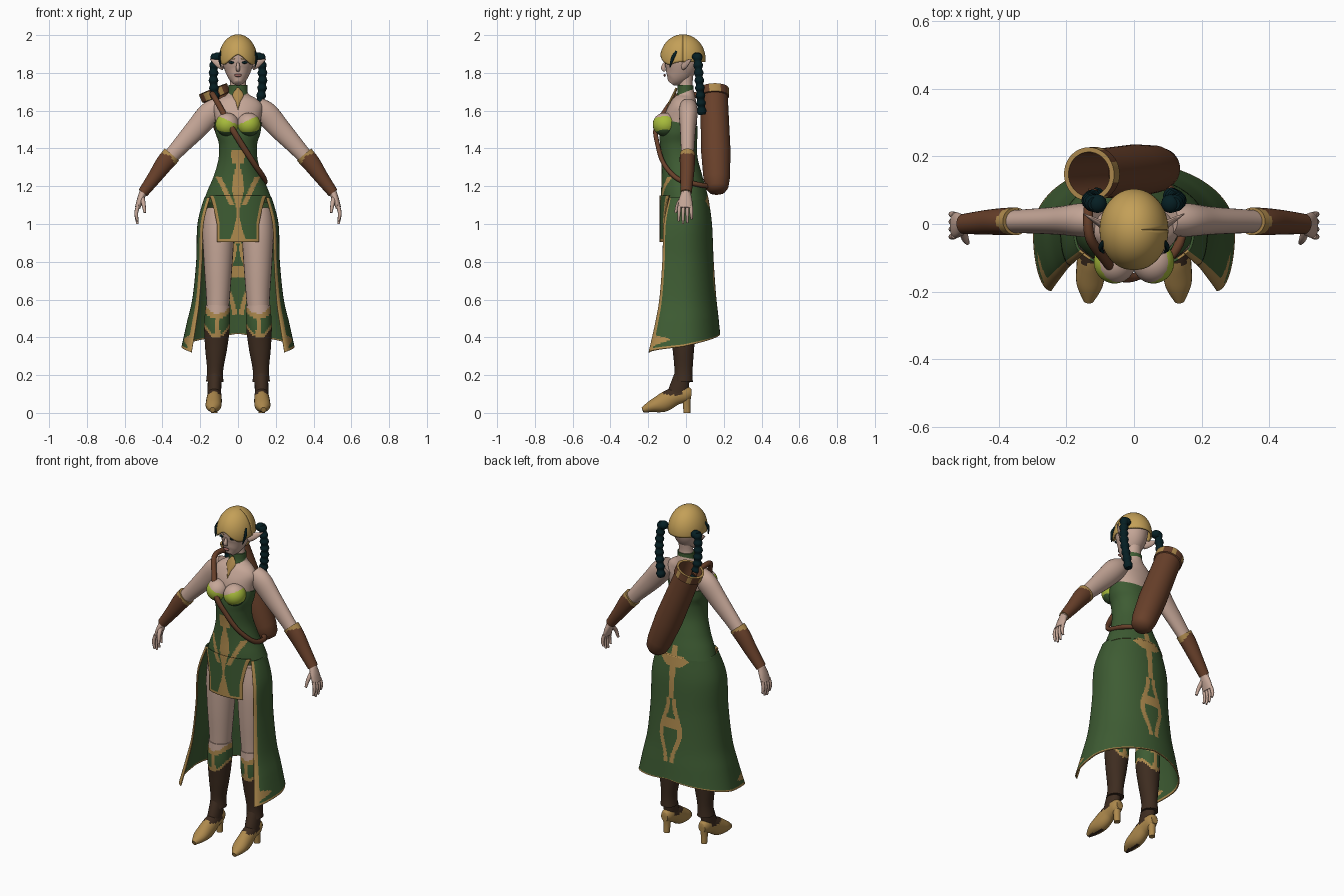
import bpy, bmesh, math
from mathutils import Vector
from math import sin, cos, pi, sqrt

if "Cube" in bpy.data.objects:
    bpy.data.objects.remove(bpy.data.objects["Cube"])

PALETTE = dict(skin=(196, 165, 150), hair=(194, 158, 88), green=(64, 92, 54),
               gold=(172, 136, 78), leather=(104, 66, 46), boot_brown=(64, 48, 37),
               braid_teal=(14, 36, 40), lime=(166, 186, 62), rose=(160, 105, 98))
MATS = {}
for label, rgb in PALETTE.items():
    m = bpy.data.materials.new(label)
    colour = [(c / 255) ** 2.2 for c in rgb] + [1]
    m.diffuse_color = colour
    m.use_nodes = True
    bsdf = m.node_tree.nodes["Principled BSDF"]
    bsdf.inputs["Base Color"].default_value = colour
    bsdf.inputs["Roughness"].default_value = 0.8
    MATS[label] = m


def grid(name, f, nu, nv, paint, mirror=False, thick=0):
    """Surface from f(u, v); paint is a colour name or a rule(p, u, v)."""
    bm = bmesh.new()
    rows = [[bm.verts.new(f(i / nu, j / nv)) for i in range(nu + 1)] for j in range(nv + 1)]
    slots = []
    for j in range(nv):
        for i in range(nu):
            face = bm.faces.new((rows[j][i], rows[j][i + 1], rows[j + 1][i + 1], rows[j + 1][i]))
            c = face.calc_center_median()
            label = paint(c, (i + .5) / nu, (j + .5) / nv) if callable(paint) else paint
            if label not in slots:
                slots.append(label)
            face.material_index = slots.index(label)
    bmesh.ops.remove_doubles(bm, verts=bm.verts, dist=1e-5)
    bmesh.ops.recalc_face_normals(bm, faces=bm.faces)
    mesh = bpy.data.meshes.new(name)
    bm.to_mesh(mesh)
    bm.free()
    for label in slots:
        mesh.materials.append(MATS[label])
    mesh.shade_smooth()
    mesh.set_sharp_from_angle(angle=math.radians(50))
    ob = bpy.data.objects.new(name, mesh)
    bpy.context.collection.objects.link(ob)
    if thick:
        mod = ob.modifiers.new("Thickness", 'SOLIDIFY')
        mod.thickness, mod.offset = thick, 0
    if mirror:
        ob.modifiers.new("Mirror", 'MIRROR').use_mirror_merge = False
    return ob


def spline(keys, t):
    """Catmull-Rom through rows of numbers."""
    n = len(keys) - 1
    s = min(max(t, 0), 1) * n
    i = min(int(s), n - 1)
    w = s - i
    quad = (keys[max(i - 1, 0)], keys[i], keys[i + 1], keys[min(i + 2, n)])
    return [b + .5 * w * (c - a + w * (2 * a - 5 * b + 4 * c - d + w * (3 * (b - c) + d - a)))
            for a, b, c, d in zip(*quad)]


def tube(name, keys, paint, sides=20, steps=5, ref=(0, 1, 0), **kw):
    """Capped tube; each key is x, y, z, radius across ref, radius along ref."""
    nv = (len(keys) - 1) * steps + 2

    def f(u, v):
        t = min(max((v * nv - 1) / (nv - 2), 0), 1)
        k = spline(keys, t)
        tan = (Vector(spline(keys, t + .01)[:3]) - Vector(spline(keys, t - .01)[:3])).normalized()
        b = Vector(ref)
        b = (b - tan * b.dot(tan)).normalized()
        a = b.cross(tan)
        size = 0 if v < 1e-6 or v > 1 - 1e-6 else 1
        ang = 2 * pi * u
        return Vector(k[:3]) + size * (a * k[3] * cos(ang) + b * k[4] * sin(ang))
    return grid(name, f, sides, nv, paint, **kw)


def ball(name, c, r, paint, n=24, **kw):
    def f(u, v):
        a, p = 2 * pi * u, pi * v
        return (c[0] + r[0] * sin(p) * cos(a), c[1] + r[1] * sin(p) * sin(a), c[2] + r[2] * cos(p))
    return grid(name, f, n, n, paint, **kw)


def column(name, keys, paint, sides, steps, **kw):
    """Upright body form; each key is z, half width, front y, back y."""
    return tube(name, [(0, (f + b) / 2, z, w, (b - f) / 2) for z, w, f, b in keys],
                paint, sides, steps, **kw)


# Head, face and ears
column("head", [(1.745, .02, -.1, -.06), (1.77, .046, -.112, -.01), (1.81, .068, -.117, .04),
                (1.86, .083, -.117, .07), (1.92, .082, -.11, .075), (1.965, .05, -.07, .05)],
       "skin", 32, 6)
tube("nose", [(0, -.113, 1.855, .006, .006), (0, -.12, 1.825, .011, .013), (0, -.11, 1.81, .008, .006)], "skin", 10)
ball("lips", (0, -.113, 1.787), (.02, .006, .008), "rose", 12)
ball("eyes", (.035, -.106, 1.855), (.016, .007, .007), "braid_teal", 12, mirror=True)
tube("eyebrows", [(.015, -.113, 1.873, .003, .003), (.055, -.096, 1.877, .003, .003)], "hair", 8, mirror=True)
tube("ears", [(.075, -.015, 1.835, .022, .012), (.105, .005, 1.85, .02, .009), (.148, .03, 1.873, .002, .002)],
     "skin", 12, mirror=True)


# Cap of hair, parted at the front
def hair(u, v):
    a = 2 * pi * u
    away = a - 1.5 * pi
    p = v * (1.68 - .3 * math.exp(-(away / .4) ** 2) + .12 * math.exp(-((abs(away) - .9) / .3) ** 2))
    return (.098 * sin(p) * cos(a), -.017 + .117 * sin(p) * sin(a), 1.872 + .128 * cos(p))


grid("hair_cap", hair, 48, 20, "hair", thick=.008)

# Braids and thin side locks
tube("braids", [(.118 + .012 * sin(i / 4), .06 + .0015 * i, 1.9 - .02 * i, r, r)
                for i in range(17) for r in [.026 if i % 2 else .019]], "braid_teal", 12, 3, mirror=True)
ball("braid_ties", (.108, .06, 1.885), (.028, .028, .024), "braid_teal", 12, mirror=True)
tube("side_locks", [(.088, -.05, 1.915, .005, .006), (.099, -.07, 1.88, .007, .009), (.09, -.085, 1.83, .003, .003)],
     "braid_teal", 8, mirror=True)

# Neck, shoulders and collar
column("upper_torso", [(1.48, .112, -.12, .055), (1.56, .122, -.115, .058), (1.62, .132, -.088, .058),
                       (1.66, .1, -.06, .055), (1.69, .055, -.042, .045), (1.74, .042, -.036, .035),
                       (1.8, .042, -.035, .04)], "skin", 32, 5)
column("collar", [(1.675, .056, -.052, .046), (1.7, .05, -.045, .04), (1.735, .049, -.044, .04)], "green", 28, 4)
tube("collar_pendant", [(0, -.05, 1.72, .006, .006), (0, -.064, 1.685, .03, .008),
                        (0, -.085, 1.645, .012, .007), (0, -.1, 1.605, .002, .004)], "gold", 8, 4)


# Bust with bright cups
def bust_paint(p, u, v):
    if p.z > 1.525 + .45 * abs(p.x):
        return "skin"
    return "lime" if p.z > 1.475 + 4 * (abs(p.x) - .05) ** 2 + .01 else "green"


ball("bust", (.057, -.112, 1.527), (.062, .064, .062), bust_paint, 44, mirror=True)


# Fitted bodice with gold front ornament
def front_ornament(p):
    x, z = abs(p.x), p.z
    if 1.1 < z < 1.25 and abs(x - .03 - .5 * (z - 1.1)) < .014:
        return True
    width = .034 if 1.32 < z < 1.39 else .02 + .012 * cos((z - 1.2) * 22)
    return z < 1.39 and x < width


def back_ornament(p):
    x, z = abs(p.x), p.z
    if 1.08 < z < 1.15:
        return x < .09 - 1.2 * abs(z - 1.12)
    if .52 < z < .9:
        frame = .04 + .02 * cos(z * 18)
        return abs(x - frame) < .013 or (x < frame and abs(z - .75) < .03)
    return .86 < z < 1.2 and x < .018


def bodice_paint(p, u, v):
    return "gold" if (front_ornament(p) if p.y < 0 else back_ornament(p)) else "green"


column("bodice", [(1.535, .126, -.12, .062), (1.48, .118, -.14, .062), (1.42, .101, -.137, .058),
                  (1.34, .104, -.13, .062), (1.25, .13, -.13, .085), (1.18, .16, -.133, .105),
                  (1.12, .182, -.133, .12)], bodice_paint, 120, 10)


# Short front panel
def panel(u, v):
    half = .15 - .04 * min(1, 1.6 * v) ** .7
    x = (2 * u - 1) * half
    return (x, -.022 - .113 * sqrt(1 - (x / .185) ** 2), 1.15 - .245 * v)


def panel_paint(p, u, v):
    edge = min(u, 1 - u) < .07 or v > .93
    return "gold" if edge or front_ornament(p) or (v > .8 and abs(p.x) < .09 * (v - .5)) else "green"


grid("front_panel", panel, 60, 50, panel_paint, thick=.008)

# Long skirt open at the front: z, half width, edge x, edge y, back y
SKIRT = [(1.14, .175, .148, -.085, .115), (1.0, .211, .182, -.115, .134), (.8, .218, .19, -.122, .143),
         (.6, .238, .203, -.138, .156), (.46, .268, .222, -.163, .168), (.32, .296, .245, -.195, .178)]


def skirt(u, v):
    z, rx, ex, ey, back = spline(SKIRT, v)
    s = 2 * u - 1
    side, t = (1 if s > 0 else -1), 1 - abs(s)
    z += .1 * t * v ** 3
    if t < .3:
        b = (1 - t / .3) * pi / 2
        return (side * (ex + (rx - ex) * cos(b)), -.02 + (ey + .02) * sin(b), z)
    b = (t - .3) / .7 * pi / 2
    return (side * rx * cos(b), -.02 + (back + .02) * sin(b), z)


def skirt_paint(p, u, v):
    e = 2 * min(u, 1 - u)
    if e < .09 or v > .965 or (v > .82 and e < .12 + .1 * sin(v * 50)):
        return "gold"
    return "gold" if p.y > .08 and back_ornament(p) else "green"


grid("long_skirt", skirt, 180, 100, skirt_paint, thick=.007)

# Legs
tube("legs", [(.1, 0, 1.08, .08, .08), (.104, -.01, .95, .084, .085), (.105, -.014, .78, .075, .078),
              (.106, -.015, .6, .062, .065), (.112, -.013, .45, .055, .058)], "skin", 24, mirror=True)


# Boots with patterned cuffs
def boot_paint(p, u, v):
    wave = cos(4 * pi * u)
    top, low = .545 + .02 * wave, .425 + .03 * wave
    if p.z > top:
        return "skin"
    if p.z > top - .03 or low < p.z < low + .02:
        return "gold"
    if p.z > low:
        return "gold" if abs(p.x - .11) < .014 else "green"
    return "boot_brown"


tube("boots", [(.107, -.015, .57, .064, .067), (.111, -.015, .46, .068, .068), (.116, -.014, .34, .058, .057),
               (.121, -.013, .23, .043, .048), (.123, -.014, .165, .046, .05)], boot_paint, 40, 12, mirror=True)
tube("ankles", [(.123, -.02, .2, .036, .042), (.125, -.04, .12, .036, .052), (.126, -.05, .085, .034, .05)],
     "boot_brown", mirror=True)


# Pointed heeled shoes
def shoe_paint(p, u, v):
    return "boot_brown" if p.z < .006 or (p.z > .095 and -.12 < p.y < -.02) else "gold"


tube("shoes", [(.125, .028, .1, .022, .026), (.125, 0, .1, .034, .042), (.125, -.06, .088, .038, .048),
               (.128, -.12, .055, .042, .05), (.131, -.18, .035, .039, .033), (.135, -.23, .016, .014, .014)],
     shoe_paint, 24, 6, ref=(0, 0, 1), mirror=True)
tube("heels", [(.125, .002, .1, .026, .026), (.125, .003, .05, .02, .02), (.125, .005, 0, .017, .018)],
     "gold", 16, mirror=True)

# Arms, bracers and hands
tube("arms", [(.1, .012, 1.625, .048, .045), (.15, .012, 1.585, .062, .05), (.22, .01, 1.505, .057, .042),
              (.33, .008, 1.385, .043, .035), (.42, .005, 1.28, .035, .032), (.505, 0, 1.16, .022, .026)],
     "skin", 24, mirror=True)
tube("bracers", [(.35, .008, 1.367, .05, .041), (.39, .007, 1.32, .047, .04), (.44, .005, 1.25, .038, .036),
                 (.503, 0, 1.165, .028, .03)],
     lambda p, u, v: "gold" if v < .12 + .1 * abs(cos(2 * pi * u)) or v > .96 else "leather", 32, 8, mirror=True)
tube("palms", [(.502, 0, 1.17, .02, .024), (.518, -.003, 1.125, .018, .036), (.532, -.004, 1.085, .014, .038)],
     "skin", 16, mirror=True)
for i, tip in enumerate((1.015, 1.0, 1.005, 1.025)):
    y = -.034 + .02 * i
    tube("fingers_%d" % (i + 1), [(.53, y, 1.095, .01, .01), (.539, y * 1.1, 1.055, .01, .009),
                                  (.532, y * 1.15, tip, .006, .006)], "skin", 10, 3, mirror=True)
tube("thumbs", [(.508, -.015, 1.14, .014, .014), (.5, -.042, 1.105, .011, .011), (.493, -.055, 1.06, .007, .007)],
     "skin", 10, 3, mirror=True)

# Quiver: profile of distance along the axis and radius, outside then inside
FOOT, MOUTH = Vector((.092, .165, 1.165)), Vector((-.133, .147, 1.715))
PROFILE = [(0, 0), (.01, .042), (.05, .06), (.14, .07), (.4, .078), (.7, .075), (.92, .073), (.925, .08),
           (1, .08), (1, .066), (.9, .062), (.5, .06), (.5, 0)]
AXIS = (MOUTH - FOOT).normalized()
ACROSS = Vector((0, 1, 0)).cross(AXIS).normalized()
DEEP = AXIS.cross(ACROSS)


def quiver(u, v):
    d, r = PROFILE[round(v * (len(PROFILE) - 1))]
    return FOOT.lerp(MOUTH, d) + r * (ACROSS * cos(2 * pi * u) + DEEP * sin(2 * pi * u))


def quiver_paint(p, u, v):
    ring = int(v * (len(PROFILE) - 1))
    return "gold" if ring == 8 or (ring == 7 and sin(u * 40) > .3) else "leather"


grid("quiver", quiver, 40, len(PROFILE) - 1, quiver_paint)

# Strap over the right shoulder, across the chest and round the waist
tube("quiver_strap", [(-.12, .1, 1.66, .015, .015), (-.135, .04, 1.685, .015, .015), (-.13, -.04, 1.68, .015, .015),
                      (-.09, -.1, 1.61, .015, .015), (-.035, -.158, 1.51, .013, .016), (.02, -.15, 1.42, .012, .016),
                      (.085, -.118, 1.32, .012, .015), (.138, -.045, 1.24, .013, .014),
                      (.132, .06, 1.21, .013, .014), (.085, .125, 1.2, .013, .014)],
     "leather", 14, 6, ref=(1, 0, 0))
